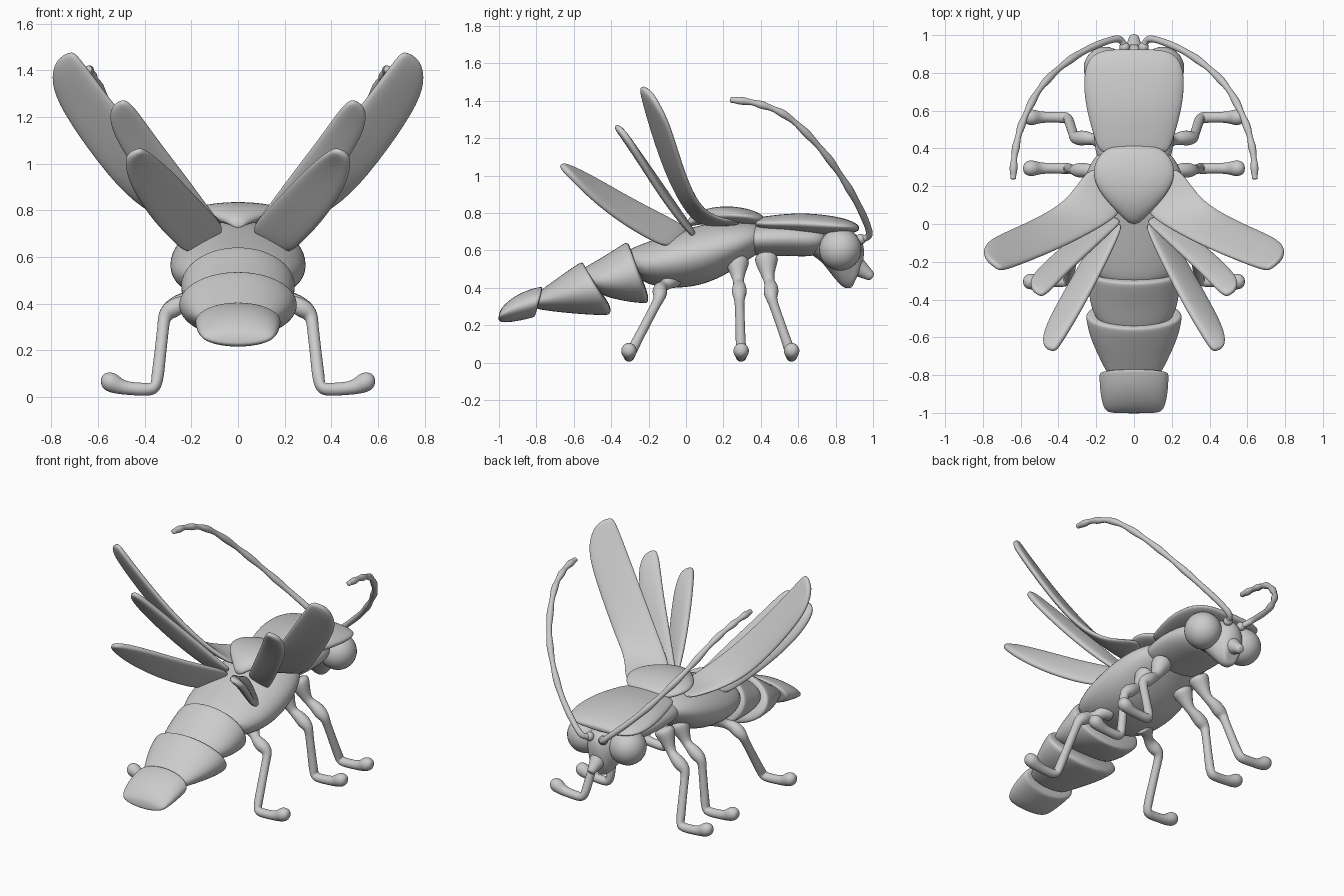
import bpy, bmesh, math
from mathutils import Vector as V

SIDES = 16
FIT = 1 / (2 / 3 + math.cos(2 * math.pi / SIDES) / 3)  # makes up for subdivision shrinkage


def finish(name, bm, mirror, levels):
    bmesh.ops.recalc_face_normals(bm, faces=bm.faces)
    me = bpy.data.meshes.new(name)
    bm.to_mesh(me)
    bm.free()
    for p in me.polygons:
        p.use_smooth = True
    ob = bpy.data.objects.new(name, me)
    bpy.context.collection.objects.link(ob)
    if mirror:
        ob.modifiers.new("Mirror", 'MIRROR').use_mirror_merge = False
    if levels:
        m = ob.modifiers.new("Subdivision", 'SUBSURF')
        m.levels = m.render_levels = levels
    return ob


def loft(name, rings, mirror=False, power=1.0):
    """Skin ellipses, each given by two opposite points and a half thickness.
    A power below 1 makes the cross-section boxier."""
    def boxy(c):
        return math.copysign(abs(c) ** power, c) if abs(c) > 1e-6 else 0
    rings = [(V(a), V(b), h) for a, b, h in rings]
    mids = [(a + b) / 2 for a, b, h in rings]
    bm = bmesh.new()
    loops = []
    for i, (a, b, h) in enumerate(rings):
        tangent = mids[min(i + 1, len(mids) - 1)] - mids[max(i - 1, 0)]
        u = (a - b) / 2 * FIT
        w = u.cross(tangent).normalized() * h * FIT
        ts = [2 * math.pi * k / SIDES for k in range(SIDES)]
        loops.append([bm.verts.new(mids[i] + u * boxy(math.cos(t)) + w * boxy(math.sin(t))) for t in ts])
    for p, q in zip(loops, loops[1:]):
        for k in range(SIDES):
            n = (k + 1) % SIDES
            bm.faces.new((p[k], p[n], q[n], q[k]))
    bm.faces.new(loops[0])
    bm.faces.new(loops[-1])
    return finish(name, bm, mirror, 2)


def body(name, rows):
    """Rows are (top y, top z, bottom y, bottom z, half width)."""
    return loft(name, [((0, a, b), (0, c, d), w) for a, b, c, d, w in rows])


def tube(name, pts, radii, ref, mirror=True):
    pts = [V(p) for p in pts]
    rings = []
    for i, (p, r) in enumerate(zip(pts, radii)):
        t = pts[min(i + 1, len(pts) - 1)] - pts[max(i - 1, 0)]
        u = t.cross(V(ref)).normalized() * r
        rings.append((p + u, p - u, r))
    return loft(name, rings, mirror)


def ball(name, pos, r):
    bm = bmesh.new()
    bmesh.ops.create_uvsphere(bm, u_segments=32, v_segments=20, radius=r)
    bmesh.ops.translate(bm, verts=bm.verts, vec=pos)
    return finish(name, bm, True, 0)


# Thorax and neck
body("thorax", [(.40, .74, .42, .60, .14), (.36, .75, .36, .57, .21), (.25, .76, .25, .49, .265),
                (.08, .74, .08, .405, .295), (-.10, .68, -.10, .398, .285), (-.25, .63, -.16, .41, .25),
                (-.36, .58, -.24, .43, .20)])
body("prothorax", [(.33, .73, .33, .60, .17), (.345, .74, .34, .57, .20), (.52, .76, .52, .572, .22),
                   (.66, .75, .66, .565, .20), (.73, .73, .71, .58, .17), (.76, .70, .74, .60, .13)])

# Abdomen segments, each with a wide front rim that tapers backwards
body("abdomen_front", [(-.29, .59, -.20, .37, .18), (-.308, .643, -.202, .322, .24),
                       (-.325, .643, -.215, .316, .245), (-.44, .565, -.31, .325, .24),
                       (-.56, .50, -.40, .345, .215), (-.59, .47, -.45, .36, .16)])
body("abdomen_middle", [(-.53, .48, -.40, .31, .19), (-.548, .537, -.403, .262, .25),
                        (-.565, .537, -.42, .252, .255), (-.64, .485, -.55, .258, .235),
                        (-.73, .42, -.70, .272, .18), (-.80, .37, -.79, .285, .14),
                        (-.83, .35, -.82, .295, .10)])
body("abdomen_tip", [(-.77, .37, -.80, .28, .13), (-.768, .405, -.805, .248, .18),
                     (-.78, .405, -.82, .24, .183), (-.86, .385, -.90, .222, .18),
                     (-.94, .34, -.97, .213, .167), (-.99, .29, -1.0, .22, .147),
                     (-1.0, .26, -1.003, .235, .10)])

# Head, mouth and eyes
body("head", [(.64, .71, .64, .59, .12), (.74, .72, .72, .55, .17), (.84, .71, .77, .48, .15),
              (.92, .69, .82, .42, .11), (.955, .63, .85, .395, .075), (.95, .54, .89, .40, .055),
              (.93, .49, .895, .42, .02)])
tube("upper_lip", [(0, .86, .55), (0, .92, .51), (0, .97, .475), (0, .99, .46), (0, .998, .455)],
     [.075, .05, .032, .026, .015], (1, 0, 0), False)
ball("eyes", (.153, .825, .605), .113)

# Neck shield and back plate
body("neck_shield", [(.37, .76, .37, .73, .12), (.38, .775, .38, .715, .18), (.44, .785, .44, .70, .205),
                     (.58, .80, .58, .69, .245), (.70, .795, .70, .68, .265), (.81, .78, .81, .68, .263),
                     (.88, .76, .88, .69, .235), (.915, .74, .915, .70, .18), (.925, .73, .925, .71, .11)])
body("back_plate", [(.42, .77, .42, .745, .07), (.40, .80, .40, .735, .16), (.30, .832, .30, .74, .225),
                    (.19, .838, .19, .745, .20), (.09, .82, .09, .74, .115), (.02, .78, .02, .73, .045),
                    (0, .75, 0, .72, .02)])

# Three pairs of wings: (outer edge point, inner edge point, half thickness)
loft("front_wings", [
    ((.21, .36, .74), (.05, .10, .73), .014), ((.33, .14, .765), (.10, .03, .77), .02),
    ((.48, .045, .86), (.24, -.05, .90), .022), ((.64, -.03, 1.06), (.40, -.13, 1.08), .022),
    ((.78, -.09, 1.27), (.57, -.20, 1.30), .022), ((.80, -.15, 1.38), (.68, -.24, 1.45), .022),
    ((.775, -.19, 1.45), (.715, -.24, 1.485), .016)], True, .7)
loft("middle_wings", [
    ((.18, .06, .66), (.06, .02, .73), .014), ((.22, .02, .70), (.09, -.01, .76), .02),
    ((.35, -.10, .85), (.22, -.13, .94), .022), ((.50, -.23, 1.06), (.36, -.26, 1.12), .022),
    ((.555, -.30, 1.18), (.45, -.36, 1.25), .022), ((.54, -.35, 1.25), (.495, -.385, 1.275), .016)], True, .7)
loft("rear_wings", [
    ((.21, -.08, .61), (.06, .02, .70), .014), ((.255, -.17, .645), (.075, -.04, .75), .022),
    ((.36, -.35, .75), (.175, -.25, .85), .024), ((.455, -.52, .89), (.285, -.46, .97), .024),
    ((.485, -.61, .99), (.375, -.61, 1.045), .024), ((.475, -.655, 1.04), (.42, -.685, 1.065), .018)], True, .7)

# Legs: hip, knee and foot positions along y, plus hip height
for name, hip, knee, foot, z in (("front_legs", .43, .455, .565, .58), ("middle_legs", .275, .285, .295, .56),
                                 ("rear_legs", -.08, -.14, -.305, .46)):
    def shin(t):
        return (.315 + .035 * t, knee + (foot - knee) * t, .35 - .315 * t)
    top = (z - .40) * .2 + .40
    tube(name, [(.13, hip, z), (.165, hip, (z + top) / 2 + .01), (.20, (hip + knee) / 2, top),
                (.24, knee, .5 * (top + .39)), (.285, knee, .375), shin(0), shin(.12), shin(.25), shin(.6), shin(.93),
                (.36, foot, .03), (.44, foot, .034), (.50, foot, .04), (.535, foot, .06),
                (.565, foot, .07), (.588, foot, .07)],
         [.075, .052, .023, .035, .042, .03, .025, .025, .025, .028, .03, .027, .03, .043, .04, .02], (0, 1, 0))

# Long antennae swept back, beaded towards the end
key = [V(p) for p in ((.05, .94, .66), (.10, .98, .70), (.30, .895, .89), (.48, .74, 1.12),
                      (.585, .55, 1.31), (.63, .38, 1.385), (.64, .235, 1.405))]
path = []
for i in range(len(key) - 1):
    a, b, c, d = key[max(i - 1, 0)], key[i], key[i + 1], key[min(i + 2, len(key) - 1)]
    for t in (0, .17, .33, .5, .67, .83):
        path.append(.5 * (2 * b + (c - a) * t + (2 * a - 5 * b + 4 * c - d) * t * t
                          + (3 * b - a - 3 * c + d) * t ** 3))
path.append(key[-1])
radii = [.018 + (.004 if i > 12 else .001) * math.sin(i * math.pi / 2) for i in range(len(path))]
tube("antennae", path, radii, (1, 0, -1))
ball("antenna_sockets", (.05, .935, .66), .028)
